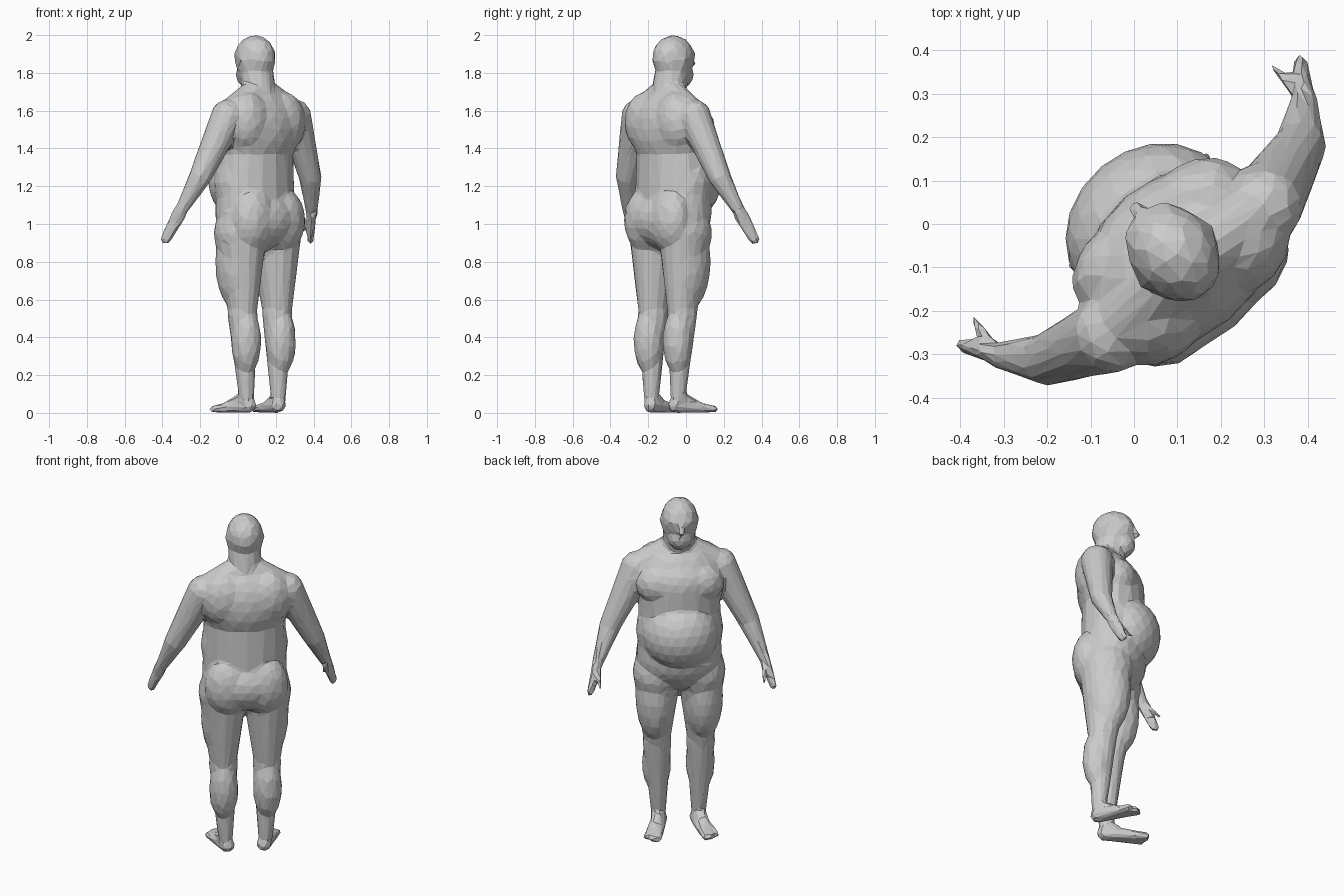
import bpy, bmesh, math
from mathutils import Vector, Matrix

cube = bpy.data.objects.get("Cube")
if cube:
    bpy.data.objects.remove(cube)

parts = bmesh.new()


def mirrored(*points):
    """Yield the points as given and, when they lie off the middle, mirrored as well."""
    points = [Vector(point) for point in points]
    yield points
    if any(point.x for point in points):
        yield [Vector((-point.x, point.y, point.z)) for point in points]


def mass(centre, radii):
    """Rounded body mass: an ellipsoid."""
    for (middle,) in mirrored(centre):
        placed = Matrix.Translation(middle) @ Matrix.Diagonal(radii).to_4x4()
        bmesh.ops.create_icosphere(parts, subdivisions=3, radius=1, matrix=placed)


def limb(start, end, thick, thin, across=1):
    """Tapered limb with round ends; across narrows or widens it sideways."""
    for first, last in mirrored(start, end):
        axis = last - first
        turned = axis.to_track_quat("Z", "Y").to_matrix()
        squash = Matrix.Diagonal((across, 1, 1))
        placed = Matrix.Translation(first) @ (turned @ squash).to_4x4()
        along = Vector((0, 0, axis.length))
        bmesh.ops.create_cone(parts, cap_ends=True, segments=16, radius1=thick, radius2=thin,
                              depth=axis.length, matrix=placed @ Matrix.Translation(along / 2))
        for offset, radius in ((along * 0, thick), (along, thin)):
            bmesh.ops.create_icosphere(parts, subdivisions=3, radius=radius,
                                       matrix=placed @ Matrix.Translation(offset))


# joints of one side; the other side mirrors them
pelvis = (0, .03, 1.06)
breastbone = (0, .03, 1.5)
neck_base = (0, -.01, 1.66)
skull_base = (0, .03, 1.85)
chin = (0, .08, 1.79)
nose_bridge = (0, .14, 1.9)
nose_tip = (0, .16, 1.85)
collar = (.06, -.01, 1.67)
shoulder = (.23, -.02, 1.57)
elbow = (.38, .03, 1.25)
wrist = (.46, .11, 1.05)
fingertip = (.5, .17, .92)
thumb_tip = (.45, .21, .95)
hip = (.12, .01, .95)
knee = (.12, -.01, .52)
ankle = (.11, -.03, .08)
instep = (.14, .09, .03)
heel = (.1, -.04, .04)
big_toe = (.13, .19, .02)
middle_toe = (.16, .18, .02)
little_toe = (.19, .15, .02)

# trunk: core, hips, waist, hanging belly and chest
limb(pelvis, breastbone, thick=.18, thin=.17, across=1.3)
mass(centre=(0, 0, 1.02), radii=(.24, .19, .17))
mass(centre=(0, .04, 1.22), radii=(.24, .17, .27))
mass(centre=(0, .11, 1.22), radii=(.21, .18, .2))
mass(centre=(0, 0, 1.5), radii=(.25, .17, .23))

# paired masses: breast, shoulder blade and buttock
mass(centre=(.1, .08, 1.51), radii=(.14, .1, .12))
mass(centre=(.12, -.06, 1.54), radii=(.13, .1, .16))
mass(centre=(.1, -.08, 1.02), radii=(.13, .1, .17))

# head: neck, skull, jaw, nose, brow and ears
limb(neck_base, skull_base, thick=.09, thin=.09)
mass(centre=(0, .03, 1.88), radii=(.1, .12, .12))
limb(skull_base, chin, thick=.1, thin=.07)
limb(nose_bridge, nose_tip, thick=.01, thin=.02)
mass(centre=(0, .12, 1.9), radii=(.07, .03, .02))
mass(centre=(.09, .02, 1.87), radii=(.02, .02, .03))

# arms: shoulder slope, upper arm, forearm, flat hand and thumb
limb(collar, shoulder, thick=.08, thin=.08)
limb(shoulder, elbow, thick=.09, thin=.06)
limb(elbow, wrist, thick=.06, thin=.03)
limb(wrist, fingertip, thick=.04, thin=.03, across=.6)
limb(wrist, thumb_tip, thick=.02, thin=.01)

# legs: thigh with its outer muscle, shin, calf and splayed foot
limb(hip, knee, thick=.15, thin=.08, across=.9)
mass(centre=(.13, .02, .8), radii=(.11, .13, .26))
limb(knee, ankle, thick=.08, thin=.04)
mass(centre=(.12, -.04, .38), radii=(.08, .08, .18))
limb(ankle, instep, thick=.04, thin=.03)
for toe in (big_toe, middle_toe, little_toe):
    limb(heel, toe, thick=.04, thin=.02)

# turn the figure so that it faces away to one side
stance = Matrix.Translation((.11, -.09, 0)) @ Matrix.Rotation(math.radians(40), 4, "Z")
bmesh.ops.transform(parts, matrix=stance, verts=parts.verts)

mesh = bpy.data.meshes.new("body")
parts.to_mesh(mesh)
parts.free()
body = bpy.data.objects.new("body", mesh)
bpy.context.scene.collection.objects.link(body)

# plain grey skin
colour = (.6, .6, .6, 1)
grey = bpy.data.materials.new("plain grey")
grey.use_nodes = True
grey.diffuse_color = colour
grey.node_tree.nodes["Principled BSDF"].inputs["Base Color"].default_value = colour
mesh.materials.append(grey)

# fuse the masses into one skin, then break it into coarse flat facets
fuse = body.modifiers.new("fuse", "REMESH")
fuse.mode = "VOXEL"
fuse.voxel_size = .01
soften = body.modifiers.new("soften", "SMOOTH")
soften.iterations = 8
facets = body.modifiers.new("facets", "DECIMATE")
facets.ratio = .03
